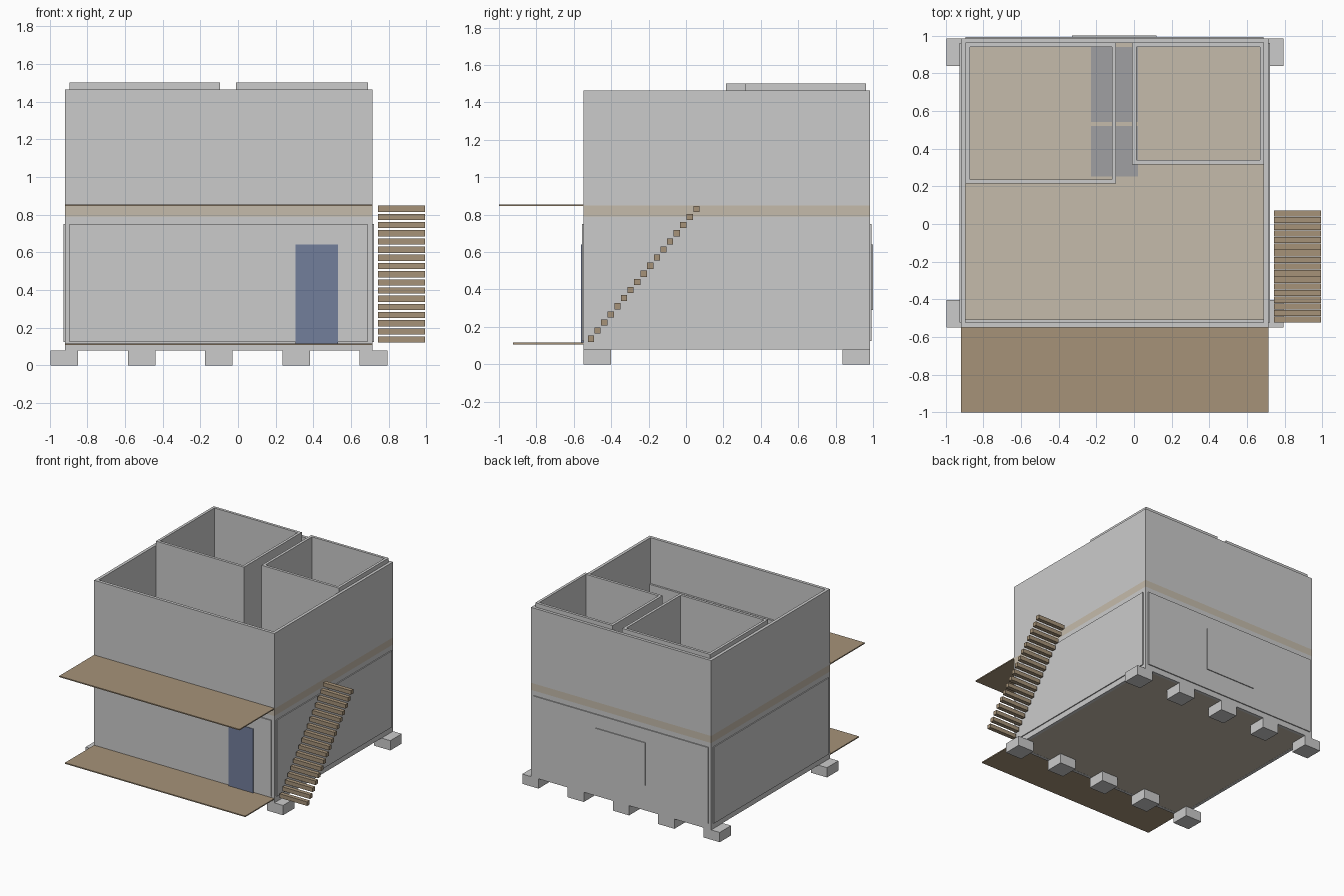
import bpy, bmesh

if "Cube" in bpy.data.objects:
    bpy.data.objects.remove(bpy.data.objects["Cube"])


def material(name, rgb):
    m = bpy.data.materials.new(name)
    m.diffuse_color = (*rgb, 1)
    m.use_nodes = True
    m.node_tree.nodes["Principled BSDF"].inputs["Base Color"].default_value = m.diffuse_color
    return m


TAN = material("floor_tan", (0.56, 0.50, 0.41))
WOOD = material("deck_wood", (0.38, 0.29, 0.19))
BLUE = material("door_blue", (0.17, 0.21, 0.33))
TILE = material("tile_grey", (0.35, 0.35, 0.36))


def finish(bm, name, mat):
    me = bpy.data.meshes.new(name)
    bmesh.ops.recalc_face_normals(bm, faces=bm.faces[:])
    bm.to_mesh(me)
    bm.free()
    ob = bpy.data.objects.new(name, me)
    bpy.context.collection.objects.link(ob)
    if mat:
        me.materials.append(mat)
    return ob


def box(name, x, y, z, mat=None):
    """Box from (min, max) ranges."""
    bm = bmesh.new()
    bmesh.ops.create_cube(bm, size=1)
    for v in bm.verts:
        v.co = [r[0] if c < 0 else r[1] for c, r in zip(v.co, (x, y, z))]
    return finish(bm, name, mat)


def wall_ring(name, x, y, z, t):
    """Four joined walls of thickness t, open at top and bottom."""
    bm = bmesh.new()
    loops = []
    for d in (0, t):
        for h in z:
            loops.append([bm.verts.new(p) for p in (
                (x[0] + d, y[0] + d, h), (x[1] - d, y[0] + d, h),
                (x[1] - d, y[1] - d, h), (x[0] + d, y[1] - d, h))])
    ob, ot, ib, it = loops
    for a, b in ((ob, ot), (ot, it), (it, ib), (ib, ob)):
        for i in range(4):
            j = (i + 1) % 4
            bm.faces.new((a[i], a[j], b[j], b[i]))
    return finish(bm, name, None)


X0, X1, Y0, Y1, T = -0.918, 0.713, -0.549, 0.985, 0.025

# footings: two rows of five
for row, y in (("front", Y0), ("back", Y1 - 0.147)):
    for i in range(5):
        x = -0.995 + i * 0.41
        box(f"footing_{row}_{i + 1}", (x, x + 0.147), (y, y + 0.147), (0, 0.08))

# outer walls and floor slabs
wall_ring("lower_walls", (X0, X1), (Y0, Y1), (0.08, 0.79), T)
wall_ring("upper_walls", (X0, X1), (Y0, Y1), (0.848, 1.465), T)
box("ground_floor", (X0 + T, X1 - T), (Y0 + T, Y1 - T), (0.081, 0.11), TAN)
box("upper_floor", (X0, X1), (Y0, Y1), (0.79, 0.848), TAN)

# slightly raised cladding panels on the lower storey
P = 0.008
for side, x in (("left", (X0 - P, X0)), ("right", (X1, X1 + P))):
    box(f"cladding_{side}", x, (Y0 + T, Y1 - T), (0.125, 0.75))
for side, y in (("front", (Y0 - P, Y0)), ("back", (Y1, Y1 + P))):
    box(f"cladding_{side}", (X0 + T, X1 - T), y, (0.125, 0.75))
box("back_window_panel", (-0.33, 0.12), (Y1, 1.0), (0.29, 0.64))
box("front_door", (0.305, 0.53), (Y0 - 0.012, Y0), (0.112, 0.64), BLUE)

# upper storey: two rooms, low front wall lining, tiled floors
wall_ring("left_room_walls", (-0.893, -0.096), (0.215, 0.962), (0.848, 1.5), 0.022)
wall_ring("right_room_walls", (-0.01, 0.69), (0.317, 0.962), (0.848, 1.5), 0.022)
box("front_lining", (X0 + T, X1 - T), (Y0 + T, -0.508), (0.848, 1.09))
box("tiled_floor_front", (-0.227, 0.02), (0.252, 0.52), (0.848, 0.853), TILE)
box("tiled_floor_back", (-0.227, 0.02), (0.54, 0.94), (0.848, 0.853), TILE)

# porch deck and balcony
box("porch_deck", (X0, X1), (-0.925, Y0), (0.107, 0.116), WOOD)
box("balcony_deck", (X0, X1), (-1.0, Y0), (0.845, 0.854), WOOD)

# outside stair of floating treads
for i in range(17):
    y, z = -0.524 + i * 0.0352, 0.12 + i * 0.0434
    box(f"stair_tread_{i + 1}", (0.743, 0.993), (y, y + 0.033), (z, z + 0.033), WOOD)
